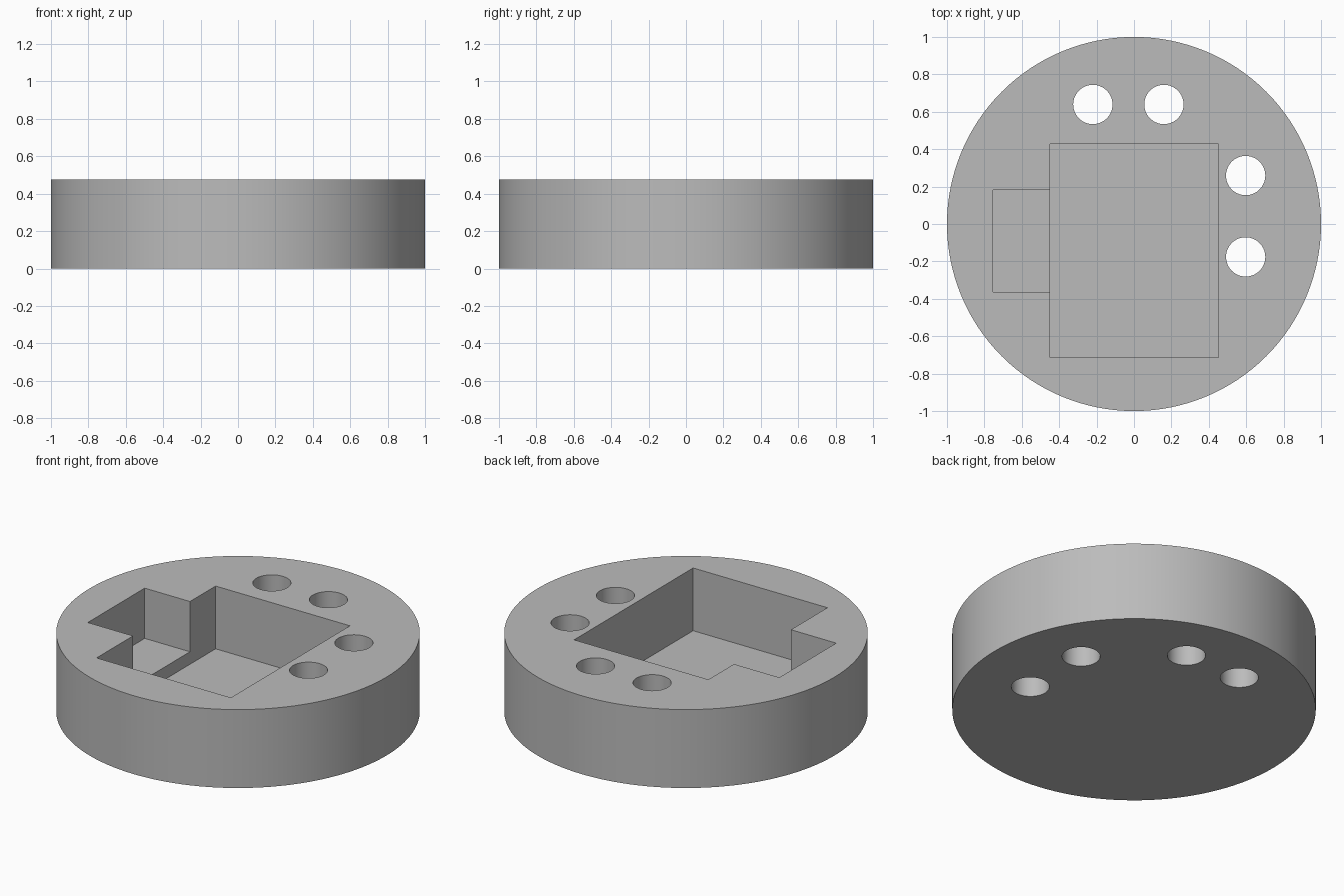
import bpy
import math

if "Cube" in bpy.data.objects:
    bpy.data.objects.remove(bpy.data.objects["Cube"], do_unlink=True)

HEIGHT = 0.476
HOLE_RADIUS = 0.105

grey = bpy.data.materials.new("plain grey")
grey.use_nodes = True
colour = (0.5, 0.5, 0.5, 1)
grey.diffuse_color = colour
grey.node_tree.nodes["Principled BSDF"].inputs["Base Color"].default_value = colour


def cylinder(name, radius, x, y, z0, z1, sides):
    bpy.ops.mesh.primitive_cylinder_add(vertices=sides, radius=radius, depth=z1 - z0,
                                        location=(x, y, (z0 + z1) / 2))
    obj = bpy.context.object
    obj.name = name
    obj.data.materials.append(grey)
    return obj


def box(name, x0, x1, y0, y1, z0, z1):
    bpy.ops.mesh.primitive_cube_add(size=1, location=((x0 + x1) / 2, (y0 + y1) / 2, (z0 + z1) / 2))
    obj = bpy.context.object
    obj.name = name
    obj.scale = (x1 - x0, y1 - y0, z1 - z0)
    bpy.ops.object.transform_apply(location=False, rotation=False, scale=True)
    obj.data.materials.append(grey)
    return obj


# Round body
body = cylinder("round_housing", 1, 0, 0, 0, HEIGHT, 128)

# Deep main pocket and the shallower side pocket opening into it
cutters = [
    box("main_pocket_cutter", -0.45, 0.452, -0.714, 0.428, 0.095, 0.7),
    box("side_pocket_cutter", -0.754, -0.4, -0.364, 0.182, 0.171, 0.65),
]

# Through holes: two at the back, two on the left
for x, y in [(-0.22, 0.639), (0.16, 0.639), (0.597, 0.259), (0.597, -0.176)]:
    cutters.append(cylinder("hole_cutter", HOLE_RADIUS, x, y, -0.2, 0.7, 64))

# Cut everything out of the body, then drop the cutters
for cutter in cutters:
    cut = body.modifiers.new(cutter.name, "BOOLEAN")
    cut.operation = "DIFFERENCE"
    cut.solver = "EXACT"
    cut.object = cutter
    cutter.hide_render = True

bpy.ops.object.select_all(action="DESELECT")
body.select_set(True)
bpy.context.view_layer.objects.active = body
for cut in list(body.modifiers):
    bpy.ops.object.modifier_apply(modifier=cut.name)
for cutter in cutters:
    bpy.data.objects.remove(cutter, do_unlink=True)

bpy.ops.object.shade_smooth_by_angle(angle=math.radians(30))
